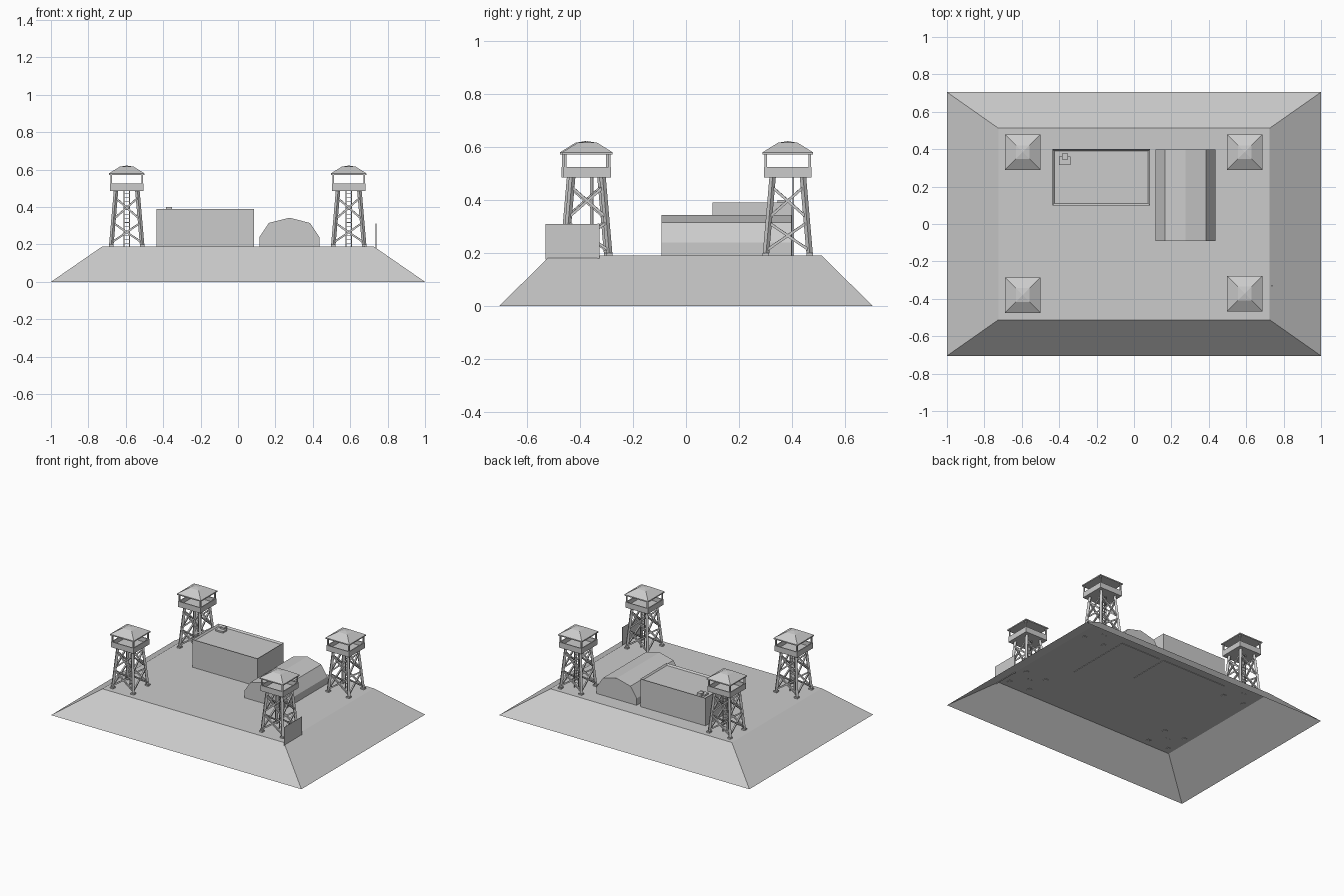
import bpy, bmesh
from mathutils import Vector

if "Cube" in bpy.data.objects:
    bpy.data.objects.remove(bpy.data.objects["Cube"])


def finish(name, bm):
    bmesh.ops.recalc_face_normals(bm, faces=bm.faces)
    me = bpy.data.meshes.new(name)
    bm.to_mesh(me)
    bm.free()
    ob = bpy.data.objects.new(name, me)
    bpy.context.collection.objects.link(ob)
    return ob


def box(bm, x0, x1, y0, y1, z0, z1):
    vs = bmesh.ops.create_cube(bm, size=1)["verts"]
    for v in vs:
        v.co = Vector((x0 if v.co.x < 0 else x1, y0 if v.co.y < 0 else y1, z0 if v.co.z < 0 else z1))


def beam(bm, a, b, w, d=None):
    """Rectangular bar from point a to point b."""
    a, b = Vector(a), Vector(b)
    rot = (b - a).to_track_quat('Z', 'Y')
    d = d or w
    for v in bmesh.ops.create_cube(bm, size=1)["verts"]:
        v.co = (a + b) / 2 + rot @ Vector((v.co.x * w, v.co.y * d, v.co.z * (b - a).length))


def square_rings(bm, rings):
    """Loft rectangles (half x, half y, z); returns the list of rings."""
    loops = [[bm.verts.new((sx * hx, sy * hy, z)) for sx, sy in ((-1, -1), (1, -1), (1, 1), (-1, 1))]
             for hx, hy, z in rings]
    for lo, hi in zip(loops, loops[1:]):
        for i in range(4):
            j = (i + 1) % 4
            bm.faces.new((lo[i], lo[j], hi[j], hi[i]))
    return loops


G = 0.19       # plateau height
SUNK = 0.187   # parts reach slightly into the plateau

# Sloped mound, open underneath
bm = bmesh.new()
bm.faces.new(square_rings(bm, [(1, 0.705, 0), (0.725, 0.512, G)])[-1])
finish("mound", bm)

# Flat-roofed building with a low parapet
bm = bmesh.new()
box(bm, -0.435, 0.085, 0.1, 0.4, SUNK, 0.39)
bm.faces.ensure_lookup_table()
roof = max(bm.faces, key=lambda f: f.calc_center_median().z)
bmesh.ops.inset_region(bm, faces=[roof], thickness=0.013)
bmesh.ops.translate(bm, verts=roof.verts, vec=(0, 0, -0.012))
finish("block_building", bm)

# Roof vent
bm = bmesh.new()
box(bm, -0.402, -0.34, 0.315, 0.36, 0.37, 0.389)
box(bm, -0.386, -0.354, 0.345, 0.378, 0.37, 0.40)
finish("roof_vent", bm)

# Arched hut, extruded from its end profile
bm = bmesh.new()
prof = [(0.115, SUNK), (0.115, 0.24), (0.165, 0.315), (0.275, 0.343),
        (0.385, 0.315), (0.435, 0.24), (0.435, SUNK)]
end = bm.faces.new([bm.verts.new((x, -0.092, z)) for x, z in prof])
ext = bmesh.ops.extrude_face_region(bm, geom=[end], use_keep_orig=True)["geom"]
bmesh.ops.translate(bm, verts=[g for g in ext if isinstance(g, bmesh.types.BMVert)], vec=(0, 0.49, 0))
finish("arched_hut", bm)

# Flag and pole
bm = bmesh.new()
box(bm, 0.735, 0.741, -0.333, -0.327, 0.172, 0.311)
finish("flag_pole", bm)
bm = bmesh.new()
box(bm, 0.737, 0.739, -0.53, -0.33, 0.176, 0.309)
finish("flag", bm)


# Watchtower parts around the origin
def half(z):
    """Leg centre offset at height z."""
    return 0.083 - 0.026 * (z - G) / 0.3


def tower_frame():
    bm = bmesh.new()
    for sx in (-1, 1):
        for sy in (-1, 1):
            lo, hi = half(SUNK), half(0.487)
            beam(bm, (sx * lo, sy * lo, SUNK), (sx * hi, sy * hi, 0.487), 0.017)
            box(bm, *sorted((sx * 0.07, sx * 0.095)), *sorted((sy * 0.07, sy * 0.095)), SUNK, 0.2)
    # crossed braces on all four sides
    for z0, z1 in ((0.21, 0.315), (0.335, 0.45)):
        a, b = half(z0), half(z1)
        for s in (-1, 1):
            for t in (-1, 1):
                beam(bm, (-t * a, s * a, z0), (t * b, s * b, z1), 0.010)
                beam(bm, (s * a, -t * a, z0), (s * b, t * b, z1), 0.010)
    return finish("tower_frame", bm)


def tower_ladder():
    bm = bmesh.new()
    for s in (-1, 1):
        box(bm, s * 0.015 - 0.002, s * 0.015 + 0.002, 0.018, 0.023, SUNK, 0.49)
    for i in range(13):
        z = 0.205 + i * 0.0225
        box(bm, -0.015, 0.015, 0.019, 0.022, z - 0.0015, z + 0.0015)
    return finish("tower_ladder", bm)


def tower_cabin():
    bm = bmesh.new()
    box(bm, -0.088, 0.088, -0.088, 0.088, 0.485, 0.495)
    for s in (-1, 1):
        edge = sorted((s * 0.083, s * 0.09))
        box(bm, -0.09, 0.09, *edge, 0.485, 0.525)
        box(bm, *edge, -0.083, 0.083, 0.485, 0.525)
        for t in (-1, 1):
            box(bm, *sorted((s * 0.079, s * 0.088)), *sorted((t * 0.079, t * 0.088)), 0.52, 0.577)
    return finish("tower_cabin", bm)


def tower_roof():
    bm = bmesh.new()
    rings = square_rings(bm, [(0.095, 0.095, 0.572), (0.095, 0.095, 0.58), (0.037, 0.037, 0.616)])
    bm.faces.new(rings[0])
    tip = bm.verts.new((0, 0, 0.622))
    for i in range(4):
        bm.faces.new((rings[-1][i], rings[-1][(i + 1) % 4], tip))
    return finish("tower_roof", bm)


# Four towers sharing the same meshes
spots = [(-0.595, 0.384), (0.592, 0.384), (-0.595, -0.38), (0.592, -0.372)]
for part in (tower_frame(), tower_ladder(), tower_cabin(), tower_roof()):
    for n, (x, y) in enumerate(spots):
        ob = part if n == 0 else part.copy()
        if n:
            bpy.context.collection.objects.link(ob)
        ob.location = (x, y, 0)
